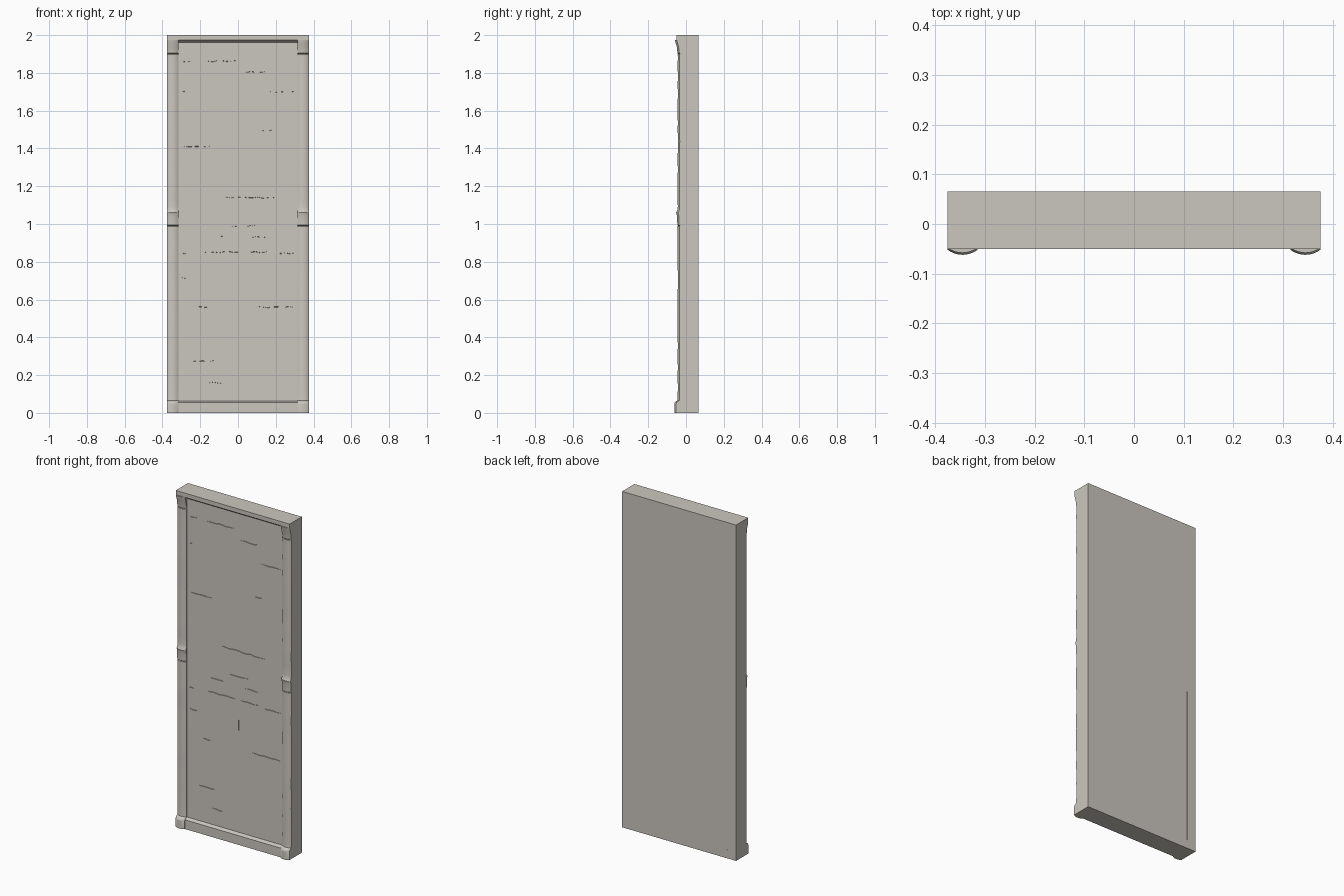
import bpy
import bmesh
import math
import random

random.seed(4)
if "Cube" in bpy.data.objects:
    bpy.data.objects.remove(bpy.data.objects["Cube"], do_unlink=True)

HALF_W, BACK, LIP, PANEL = 0.375, 0.065, -0.05, -0.028

stone = bpy.data.materials.new("pale_stone")
stone.use_nodes = True
colour = (0.60, 0.57, 0.52, 1)
stone.diffuse_color = colour
bsdf = stone.node_tree.nodes["Principled BSDF"]
bsdf.inputs["Base Color"].default_value = colour
bsdf.inputs["Roughness"].default_value = 0.9


def finish(name, bm):
    bmesh.ops.recalc_face_normals(bm, faces=bm.faces)
    mesh = bpy.data.meshes.new(name)
    bm.to_mesh(mesh)
    bm.free()
    mesh.materials.append(stone)
    obj = bpy.data.objects.new(name, mesh)
    bpy.context.collection.objects.link(obj)
    return obj


def loft(bm, rings):
    """Skin closed rings of points and cap both ends."""
    rows = [[bm.verts.new(p) for p in ring] for ring in rings]
    n = len(rows[0])
    for a, b in zip(rows, rows[1:]):
        for i in range(n):
            j = (i + 1) % n
            bm.faces.new((a[i], a[j], b[j], b[i]))
    bm.faces.new(rows[0][::-1])
    bm.faces.new(rows[-1])


# Slab with recessed panel, sill and sloped lintel, as one profile
profile = [(BACK, 0), (LIP, 0), (LIP, 0.055), (PANEL, 0.063),
           (PANEL, 1.96), (LIP, 1.975), (LIP, 2), (BACK, 2)]
bm = bmesh.new()
loft(bm, [[(x, y, z) for y, z in profile] for x in (-HALF_W, HALF_W)])
slab = finish("slab", bm)

# Weathering cracks: start x, end x, height
cracks = [(-0.30, -0.25, 1.86), (-0.18, -0.01, 1.862), (0.04, 0.15, 1.805),
          (-0.30, -0.28, 1.70), (0.17, 0.30, 1.70), (0.13, 0.18, 1.495),
          (-0.29, -0.15, 1.41), (-0.09, 0.20, 1.14), (-0.04, 0.09, 0.99),
          (-0.16, -0.08, 0.935), (0.07, 0.15, 0.93), (-0.30, -0.26, 0.842),
          (-0.18, 0.0, 0.85), (0.04, 0.15, 0.85), (0.19, 0.30, 0.845),
          (-0.30, -0.25, 0.715), (-0.21, -0.16, 0.56), (0.11, 0.30, 0.56),
          (-0.24, -0.13, 0.275), (-0.15, -0.08, 0.16)]


def crack(bm, x0, x1, z, depth=0.005):
    steps = max(3, round((x1 - x0) / 0.025))
    rings = []
    for i in range(steps + 1):
        t = i / steps
        half = 0.0008 + 0.002 * math.sin(math.pi * t) * random.uniform(0.4, 1)
        zc = z + random.uniform(-0.003, 0.003)
        x = x0 + (x1 - x0) * t
        rings.append([(x, PANEL - 0.004, zc - half), (x, PANEL - 0.004, zc + half),
                      (x, PANEL + depth, zc + half * 0.4), (x, PANEL + depth, zc - half * 0.4)])
    loft(bm, rings)


bm = bmesh.new()
for x0, x1, z in cracks:
    crack(bm, x0, x1, z)
# Short upright crack
loft(bm, [[(0.023, y, z), (0.027, y, z), (0.027, y, z + 0.06), (0.023, y, z + 0.06)]
          for y, z in ((PANEL - 0.004, 0.67), (PANEL + 0.005, 0.67))])
# Long upright slit in the rear face
loft(bm, [[(-0.318, y, 0.05), (-0.314, y, 0.05), (-0.314, y, 0.965), (-0.318, y, 0.965)]
          for y in (BACK - 0.004, BACK + 0.004)])
cutter = finish("crack_cutter", bm)
cutter.hide_render = True
cutter.hide_viewport = True
cut = slab.modifiers.new("cracks", "BOOLEAN")
cut.operation = "DIFFERENCE"
cut.solver = "EXACT"
cut.object = cutter


# Shallow rounded pilasters: rows of height and front-most depth
def worn(z0, z1, y):
    n = 16
    return [(z0 + (z1 - z0) * i / n, y + random.uniform(-0.001, 0.001)) for i in range(n + 1)]


rows = ([(0, -0.062), (0.05, -0.062), (0.058, -0.058), (0.066, -0.045)]
        + worn(0.075, 0.975, -0.044)
        + [(0.988, -0.044), (0.99, -0.041), (0.994, -0.046), (1.04, -0.047),
           (1.06, -0.052), (1.072, -0.046)]
        + worn(1.09, 1.885, -0.044)
        + [(1.898, -0.044), (1.90, -0.041), (1.904, -0.045), (1.94, -0.049),
           (1.96, -0.056), (1.975, -0.058)])


def arc_ring(cx, z, apex, half=0.03, radius=0.05, n=10):
    ring = [(cx + half, PANEL, z)]
    reach = math.asin(half / radius)
    for i in range(n + 1):
        a = reach - 2 * reach * i / n
        ring.append((cx + radius * math.sin(a), apex + radius * (1 - math.cos(a)), z))
    return ring + [(cx - half, PANEL, z)]


for side, cx in (("left", 0.345), ("right", -0.345)):
    bm = bmesh.new()
    loft(bm, [arc_ring(cx, z, y) for z, y in rows])
    column = finish(side + "_pilaster", bm)
    bpy.ops.object.select_all(action="DESELECT")
    column.select_set(True)
    bpy.context.view_layer.objects.active = column
    bpy.ops.object.shade_smooth_by_angle(angle=math.radians(25))
